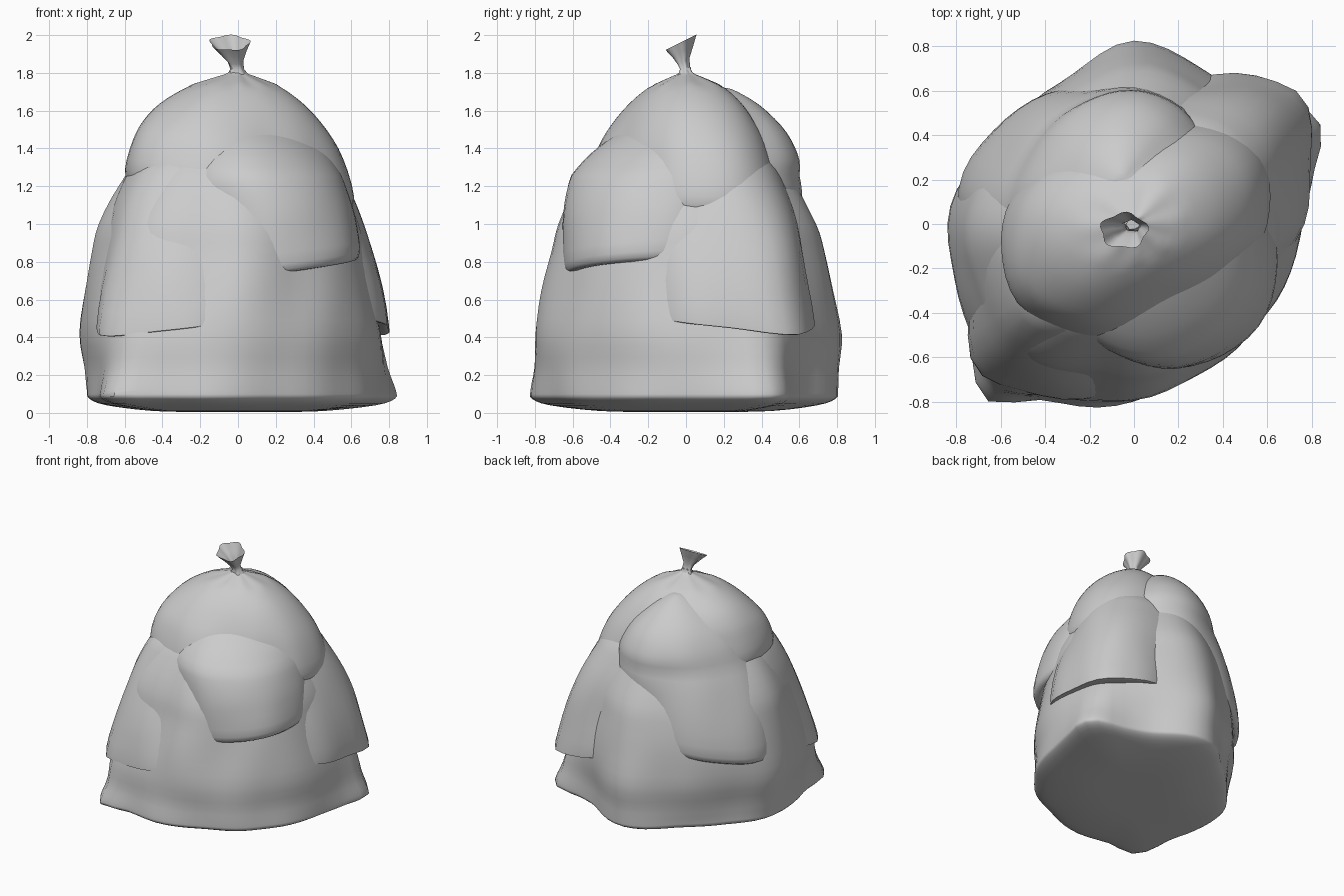
import bpy, bmesh, math
from mathutils import Vector, noise

if "Cube" in bpy.data.objects:
    bpy.data.objects.remove(bpy.data.objects["Cube"])

SEG = 64
mat = bpy.data.materials.new("grey plastic")
mat.diffuse_color = (0.6, 0.6, 0.6, 1)
mat.use_nodes = True
mat.node_tree.nodes["Principled BSDF"].inputs["Base Color"].default_value = mat.diffuse_color


def outline(keys):
    """Smooth closed polar outline through (degrees, radius) keys."""
    n = len(keys)

    def radius(deg):
        for i in range(n):
            a0, r0 = keys[i]
            a1, r1 = keys[(i + 1) % n]
            span = (a1 - a0) % 360
            off = (deg - a0) % 360
            if off < span:
                t = off / span
                pa, pr = keys[i - 1]
                na, nr = keys[(i + 2) % n]
                m0 = (r1 - pr) / ((a1 - pa) % 360) * span
                m1 = (nr - r0) / ((na - a0) % 360) * span
                return ((2*t**3 - 3*t*t + 1) * r0 + (t**3 - 2*t*t + t) * m0
                        + (3*t*t - 2*t**3) * r1 + (t**3 - t*t) * m1)
        return keys[0][1]
    return radius


def refine(rows, steps=3):
    """Catmull-Rom resampling of the profile rows."""
    rows = [Vector(r) for r in rows]
    out = []
    for i in range(len(rows) - 1):
        p0, p1 = rows[max(i - 1, 0)], rows[i]
        p2, p3 = rows[i + 1], rows[min(i + 2, len(rows) - 1)]
        for k in range(steps):
            t = k / steps
            out.append(0.5 * (2*p1 + (p2 - p0)*t + (2*p0 - 5*p1 + 4*p2 - p3)*t*t
                              + (3*p1 - p0 - 3*p2 + p3)*t**3))
    return out + [rows[-1]]


def loft(name, rings, caps=True):
    bm = bmesh.new()
    vs = [[bm.verts.new(p) for p in ring] for ring in rings]
    n = len(rings[0])
    for a, b in zip(vs, vs[1:]):
        for j in range(n):
            k = (j + 1) % n
            bm.faces.new((a[j], a[k], b[k], b[j]))
    if caps:
        bm.faces.new(vs[0][::-1])
        bm.faces.new(vs[-1])
    me = bpy.data.meshes.new(name)
    bm.to_mesh(me)
    bm.free()
    ob = bpy.data.objects.new(name, me)
    bpy.context.collection.objects.link(ob)
    me.materials.append(mat)
    bpy.ops.object.select_all(action='DESELECT')
    ob.select_set(True)
    bpy.context.view_layer.objects.active = ob
    bpy.ops.object.shade_smooth_by_angle(angle=math.radians(50))
    return ob


def bag(name, low, high, rows, tilt=0.0, sag=0.0, lean=(0, 0), pleat_z=9.0, seed=0.0):
    """Rows are (height, scale, blend from low outline to high outline).
    Tilt slopes the bottom, sag lets its far corners hang, lean shifts the top."""
    lo, hi = outline(low), outline(high)
    rings = []
    for z, s, b in refine(rows):
        ring = []
        up = max(0, z - 1.25)
        low_part = min(1, max(0, 1 - b))
        for j in range(SEG):
            deg = 360 * j / SEG
            a = math.radians(deg)
            r = s * (lo(deg) * (1 - b) + hi(deg) * b)
            x, y = r * math.cos(a), r * math.sin(a)
            r2 = r * (1 + 0.03 * noise.noise((x * 3 + seed, y * 3, z * 2.2)))
            if z > pleat_z:
                r2 *= 1 + 0.05 * math.sin(8 * a + 1)
            zz = z + (tilt * x + sag * (0.97 - lo(deg))) * low_part
            ring.append((r2 * math.cos(a) + lean[0] * up,
                         r2 * math.sin(a) + lean[1] * up, max(zz, 0)))
        rings.append(ring)
    return loft(name, rings)


# Base bag, with two pointed bottom corners
bag("base_bag",
    [(0, .76), (15, .83), (31, .96), (45, .80), (60, .74), (90, .81), (120, .68),
     (150, .69), (180, .80), (210, .88), (229, 1.03), (242, .91), (270, .80),
     (300, .73), (330, .74)],
    [(0, .64), (31, .65), (60, .66), (90, .70), (120, .63), (150, .65), (180, .74),
     (205, .74), (230, .75), (255, .68), (270, .68), (300, .62), (330, .62)],
    [(.005, .25, 0), (.01, .55, 0), (.04, .86, 0), (.075, .98, 0), (.12, 1.0, .05),
     (.24, 1.04, .35), (.42, 1.1, .65), (.65, 1.09, .87), (.85, 1.05, 1),
     (1.0, .99, 1), (1.2, .84, 1), (1.35, .70, 1), (1.55, .4, 1), (1.7, .12, 1)])

# Second bag, its corners hang over the base as flaps
bag("flap_bag",
    [(0, .77), (18, .85), (36, .95), (50, .87), (70, .70), (90, .6), (120, .55),
     (150, .55), (180, .62), (207, .83), (223, .97), (240, .90), (256, .82),
     (272, .70), (300, .55), (330, .6)],
    [(0, .59), (36, .71), (70, .6), (90, .55), (150, .5), (180, .64), (205, .70),
     (223, .73), (240, .66), (270, .53), (300, .5), (330, .52)],
    [(.48, .3, 0), (.45, .8, 0), (.41, .96, 0), (.44, 1, .04), (.75, 1.03, .5),
     (1.0, 1.02, .85), (1.2, .93, 1), (1.33, .80, 1), (1.48, .5, 1), (1.6, .12, 1)],
    sag=.35, seed=5)

# Third bag, bulging front right, back left and up the back
bag("bulge_bag",
    [(15, .55), (45, .45), (90, .58), (120, .69), (145, .76), (165, .81), (182, .77),
     (205, .55), (250, .5), (285, .67), (315, .73), (345, .67)],
    [(0, .56), (45, .52), (70, .59), (90, .62), (120, .60), (150, .58), (180, .58),
     (225, .48), (255, .58), (275, .63), (300, .63), (330, .59)],
    [(.80, .3, 0), (.72, .8, 0), (.66, .93, 0), (.71, 1, .05), (.95, 1.02, .4),
     (1.15, 1.01, .8), (1.3, .94, 1), (1.41, .82, 1), (1.52, .64, 1),
     (1.63, .38, 1), (1.70, .15, 1), (1.72, .05, 1)],
    tilt=.17, sag=.15, lean=(-.12, .4), seed=11)

# Dome bag on top, gathered at the neck
bag("dome_bag",
    [(0, .57), (30, .62), (60, .52), (90, .40), (120, .40), (150, .48), (180, .56),
     (210, .6), (240, .55), (270, .47), (300, .42), (330, .47)],
    [(0, .46), (45, .49), (90, .40), (135, .45), (180, .56), (225, .5), (270, .38),
     (315, .38)],
    [(1.25, .5, 0), (1.13, .85, 0), (1.12, 1.0, 0), (1.22, 1.05, 0), (1.4, .98, .2),
     (1.52, .89, .5), (1.63, .74, .85), (1.72, .5, 1), (1.77, .25, 1),
     (1.8, .09, 1), (1.83, .06, 1)],
    tilt=-.12, pleat_z=1.74, seed=17)

# Pleated open mouth above the tie
mouth = []
for z, r, cx, cy in [(1.78, .06, 0, 0), (1.82, .035, -.005, -.005),
                     (1.86, .04, -.015, -.015), (1.91, .07, -.03, -.02),
                     (1.96, .105, -.045, -.03)]:
    ring = []
    for j in range(30):
        a = math.tau * j / 30
        rr = r * (1 + .09 * math.sin(5 * a + .5))
        x, y = rr * math.cos(a), .75 * rr * math.sin(a)
        ring.append((cx + x, cy + y, z + (.5 * y if z > 1.85 else 0)))
    mouth.append(ring)
loft("tied_mouth", mouth, caps=False)
